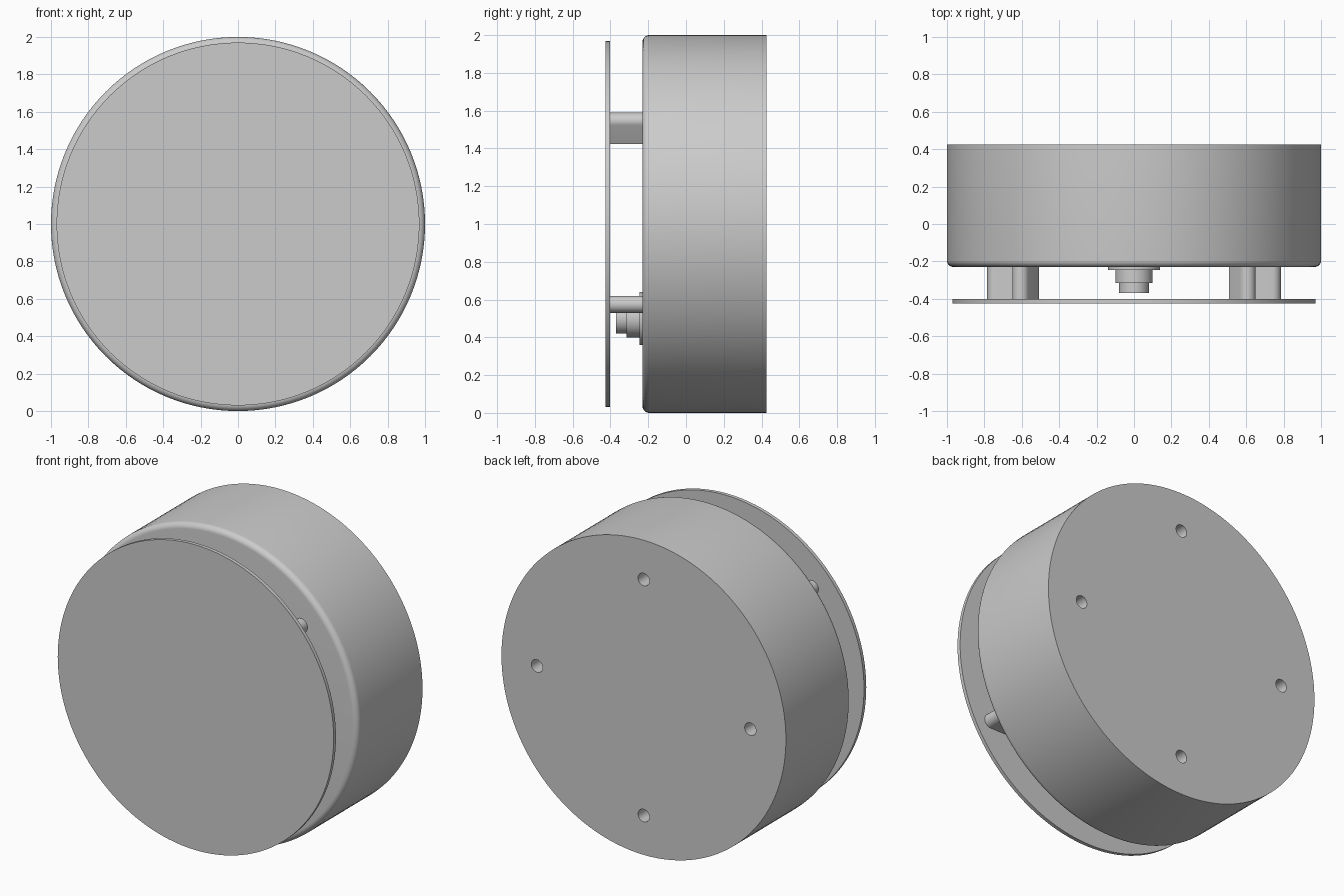
import bpy, bmesh, math
from mathutils import Matrix, Vector

if "Cube" in bpy.data.objects:
    bpy.data.objects.remove(bpy.data.objects["Cube"])

SEG = 128


def finish(name, bm):
    bmesh.ops.recalc_face_normals(bm, faces=bm.faces)
    me = bpy.data.meshes.new(name)
    bm.to_mesh(me)
    bm.free()
    ob = bpy.data.objects.new(name, me)
    bpy.context.collection.objects.link(ob)
    return ob


def smooth(ob):
    bpy.ops.object.select_all(action='DESELECT')
    ob.select_set(True)
    bpy.context.view_layer.objects.active = ob
    bpy.ops.object.shade_smooth_by_angle(angle=math.radians(30))


def lathe(name, profile, z, x=0, y=0, seg=SEG):
    """Revolve (radius, y) points around a front-to-back axis, capping both ends."""
    bm = bmesh.new()
    rings = []
    for r, py in profile:
        rings.append([bm.verts.new((x + r * math.cos(2 * math.pi * i / seg), y + py,
                                    z + r * math.sin(2 * math.pi * i / seg)))
                      for i in range(seg)])
    for a, b in zip(rings, rings[1:]):
        for i in range(seg):
            j = (i + 1) % seg
            bm.faces.new((a[i], a[j], b[j], b[i]))
    bm.faces.new(rings[0])
    bm.faces.new(rings[-1])
    return finish(name, bm)


def tab(name, x, z, angle, side, r=0.045, length=0.115):
    """Standoff with a rounded outer end at (x, z), pointing along angle."""
    pts = [(-length, -r)]
    pts += [(r * math.sin(math.pi * i / 16), -r * math.cos(math.pi * i / 16)) for i in range(17)]
    pts += [(-length, r)]
    c, s = math.cos(angle), math.sin(angle)
    bm = bmesh.new()
    face = bm.faces.new([bm.verts.new((side * (x + u * c - v * s), -0.405, z + u * s + v * c))
                         for u, v in pts])
    ext = bmesh.ops.extrude_face_region(bm, geom=[face])
    moved = [g for g in ext['geom'] if isinstance(g, bmesh.types.BMVert)]
    bmesh.ops.translate(bm, verts=moved, vec=(0, 0.18, 0))
    smooth(finish(name, bm))


# Drum body with rounded front rim
F = 0.035
fillet = [(1 - F + F * math.sin(a), -0.23 + F - F * math.cos(a))
          for a in (math.pi / 2 * i / 8 for i in range(9))]
body = lathe("body", fillet + [(1, 0.425)], z=1)

# Four blind mounting holes in the back
for i in range(4):
    a = i * math.pi / 2
    cut = lathe("hole_cutter_%d" % i, [(0.04, 0.3), (0.04, 0.5)],
                z=1 + 0.75 * math.sin(a), x=0.75 * math.cos(a), seg=32)
    cut.hide_render = True
    cut.hide_set(True)
    mod = body.modifiers.new("hole_%d" % i, 'BOOLEAN')
    mod.object = cut
    mod.operation = 'DIFFERENCE'
    mod.solver = 'EXACT'
# Bake the holes, then remove the cutters
dg = bpy.context.evaluated_depsgraph_get()
baked = bpy.data.meshes.new_from_object(body.evaluated_get(dg))
body.modifiers.clear()
body.data = baked
for ob in [o for o in bpy.data.objects if o.name.startswith("hole_cutter")]:
    bpy.data.objects.remove(ob)
smooth(body)

# Thin front cover disc
smooth(lathe("front_plate", [(0.97, -0.425), (0.97, -0.402)], z=1))

# Stepped sensor boss behind the cover
smooth(lathe("stepped_boss", [(0.08, -0.37), (0.08, -0.315), (0.1, -0.315),
                              (0.1, -0.245), (0.14, -0.245), (0.14, -0.225)], z=0.5, seg=64))

# Standoffs holding the cover, mirrored left and right
for side, label in ((-1, "left"), (1, "right")):
    tab("upper_standoff_" + label, 0.605, 1.545, math.radians(60), side)
    tab("lower_standoff_" + label, 0.74, 0.575, 0, side)
